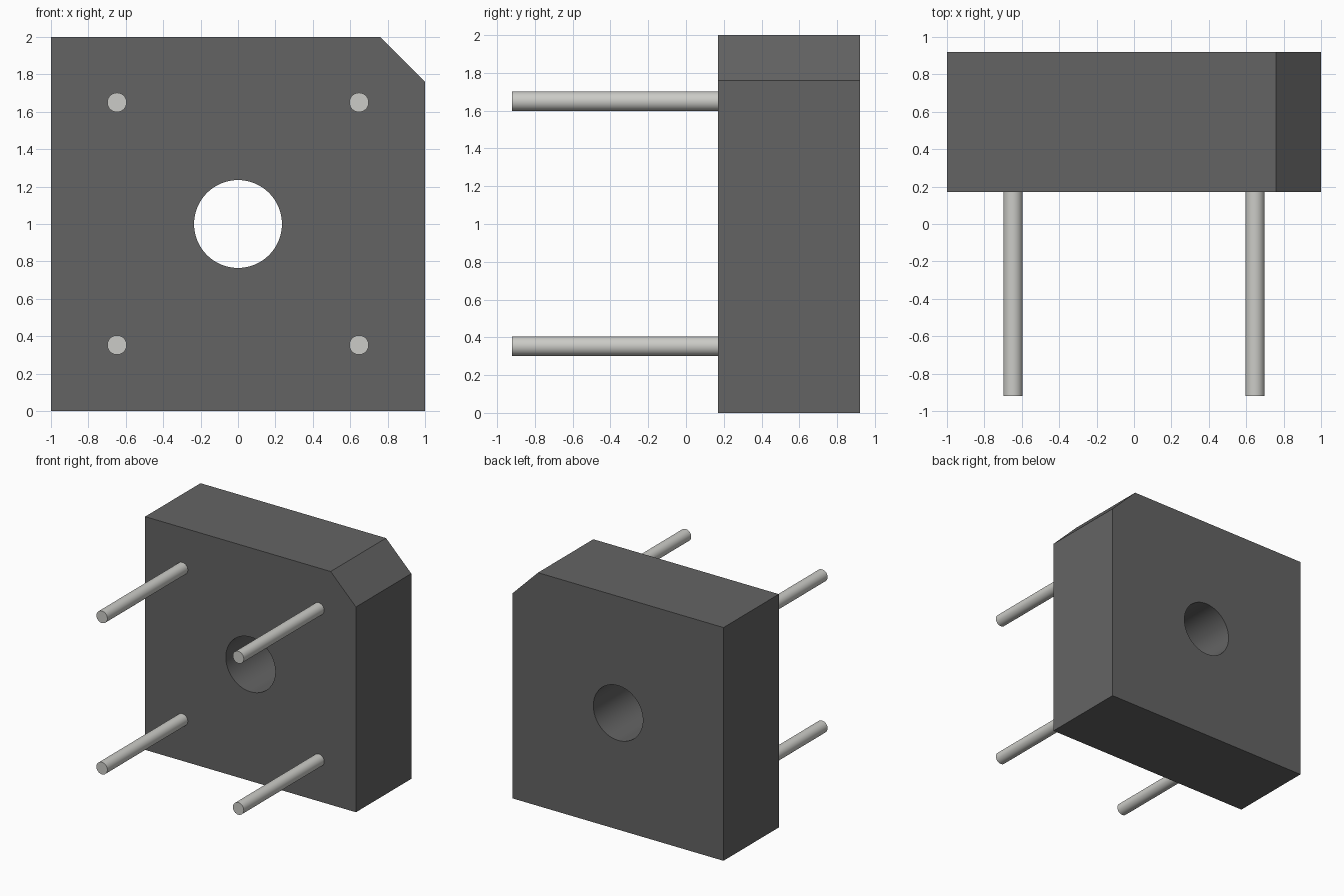
import bpy, bmesh, math

if "Cube" in bpy.data.objects:
    bpy.data.objects.remove(bpy.data.objects["Cube"])

FRONT, BACK = 0.17, 0.92


def material(name, rgb):
    m = bpy.data.materials.new(name)
    m.diffuse_color = (*rgb, 1)
    m.use_nodes = True
    m.node_tree.nodes["Principled BSDF"].inputs["Base Color"].default_value = m.diffuse_color
    return m


def rod(name, x, z, radius, y0, y1, sides):
    bpy.ops.mesh.primitive_cylinder_add(
        vertices=sides, radius=radius, depth=y1 - y0,
        location=(x, (y0 + y1) / 2, z), rotation=(math.pi / 2, 0, 0))
    ob = bpy.context.object
    ob.name = name
    return ob


def smooth(ob):
    bpy.ops.object.select_all(action='DESELECT')
    ob.select_set(True)
    bpy.context.view_layer.objects.active = ob
    bpy.ops.object.shade_smooth_by_angle(angle=math.radians(30))


plastic = material("dark_plastic", (0.127, 0.127, 0.127))
metal = material("pin_metal", (0.6, 0.6, 0.57))

# Square housing with one clipped corner
profile = [(-1, 0), (1, 0), (1, 1.76), (0.76, 2), (-1, 2)]
bm = bmesh.new()
face = bm.faces.new([bm.verts.new((x, FRONT, z)) for x, z in profile])
ext = bmesh.ops.extrude_face_region(bm, geom=[face], use_keep_orig=True)
bmesh.ops.translate(bm, vec=(0, BACK - FRONT, 0),
                    verts=[g for g in ext["geom"] if isinstance(g, bmesh.types.BMVert)])
bmesh.ops.recalc_face_normals(bm, faces=bm.faces)
mesh = bpy.data.meshes.new("housing")
bm.to_mesh(mesh)
bm.free()
housing = bpy.data.objects.new("housing", mesh)
bpy.context.collection.objects.link(housing)
mesh.materials.append(plastic)

# Central mounting hole
cutter = rod("hole_cutter", 0, 1, 0.235, 0, 1.1, 64)
cutter.data.materials.append(plastic)
cutter.hide_render = True
cut = housing.modifiers.new("mounting_hole", 'BOOLEAN')
cut.operation = 'DIFFERENCE'
cut.solver = 'EXACT'
cut.object = cutter
bpy.context.view_layer.objects.active = housing
bpy.ops.object.modifier_apply(modifier=cut.name)
bpy.data.objects.remove(cutter, do_unlink=True)
smooth(housing)

# Four contact pins
for side, x in (("left", -0.647), ("right", 0.647)):
    for level, z in (("lower", 0.353), ("upper", 1.65)):
        pin = rod(f"pin_{level}_{side}", x, z, 0.052, -0.92, FRONT, 32)
        pin.data.materials.append(metal)
        smooth(pin)
